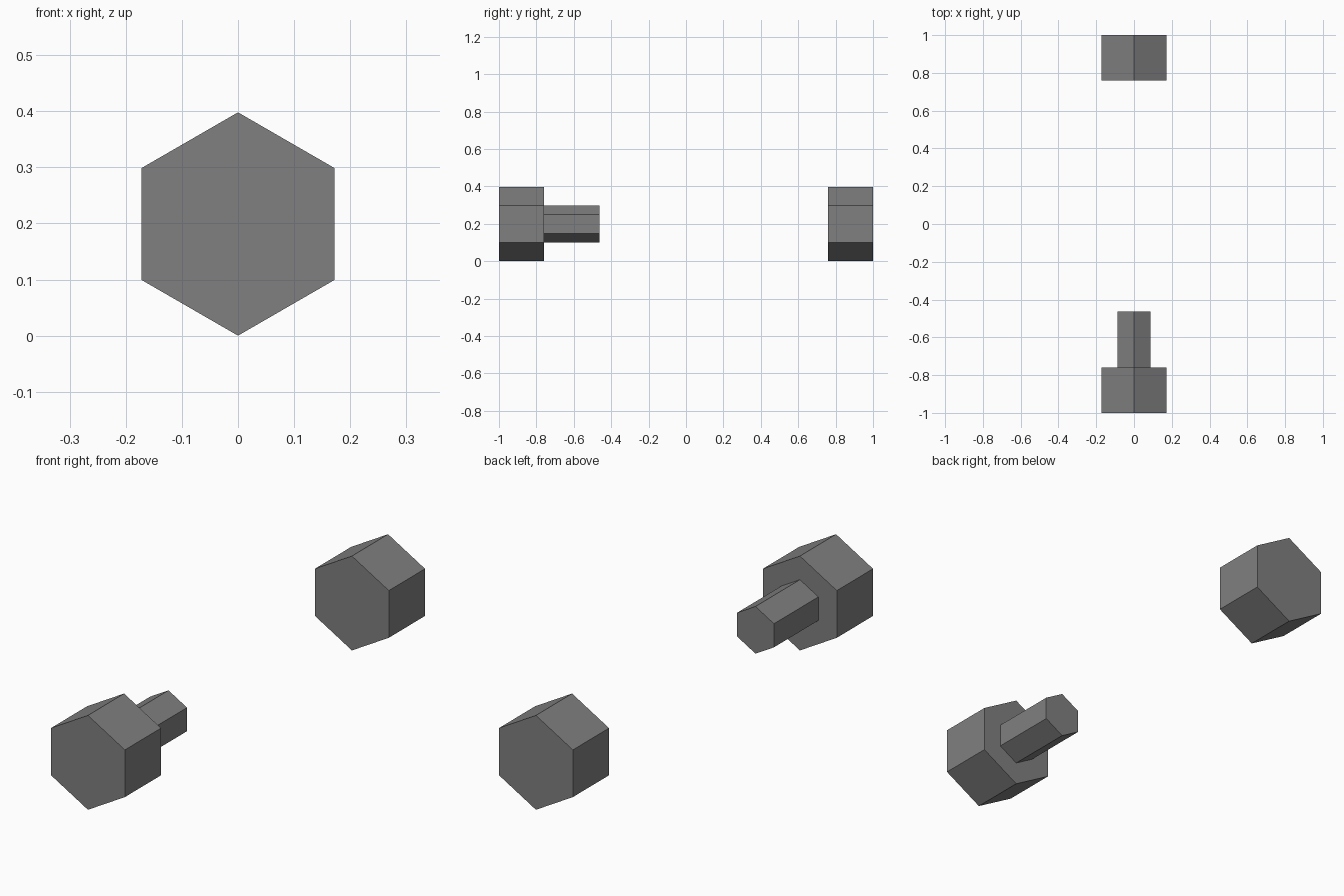
import bpy, bmesh, math

if "Cube" in bpy.data.objects:
    bpy.data.objects.remove(bpy.data.objects["Cube"])

grey = bpy.data.materials.new("dark_grey")
grey.diffuse_color = (0.216, 0.216, 0.216, 1.0)
grey.use_nodes = True
grey.node_tree.nodes["Principled BSDF"].inputs["Base Color"].default_value = grey.diffuse_color

CENTRE_Z = 0.199


def hex_prism(name, radius, y0, y1):
    """Six-sided prism along y with a corner pointing straight up."""
    bm = bmesh.new()
    ring = []
    for i in range(6):
        a = math.pi / 2 + i * math.pi / 3
        ring.append(bm.verts.new((radius * math.cos(a), y0,
                                  CENTRE_Z + radius * math.sin(a))))
    face = bm.faces.new(ring)
    ext = bmesh.ops.extrude_face_region(bm, geom=[face], use_keep_orig=True)
    for v in ext["geom"]:
        if isinstance(v, bmesh.types.BMVert):
            v.co.y = y1
    bmesh.ops.recalc_face_normals(bm, faces=bm.faces)
    mesh = bpy.data.meshes.new(name)
    bm.to_mesh(mesh)
    bm.free()
    mesh.materials.append(grey)
    obj = bpy.data.objects.new(name, mesh)
    bpy.context.collection.objects.link(obj)
    return obj


# two matching hexagonal end blocks
hex_prism("front_head", 0.199, -1.0, -0.759)
hex_prism("back_head", 0.199, 0.759, 1.0)

# slim hexagonal shaft on the front block
hex_prism("shaft", 0.0995, -0.759, -0.463)
